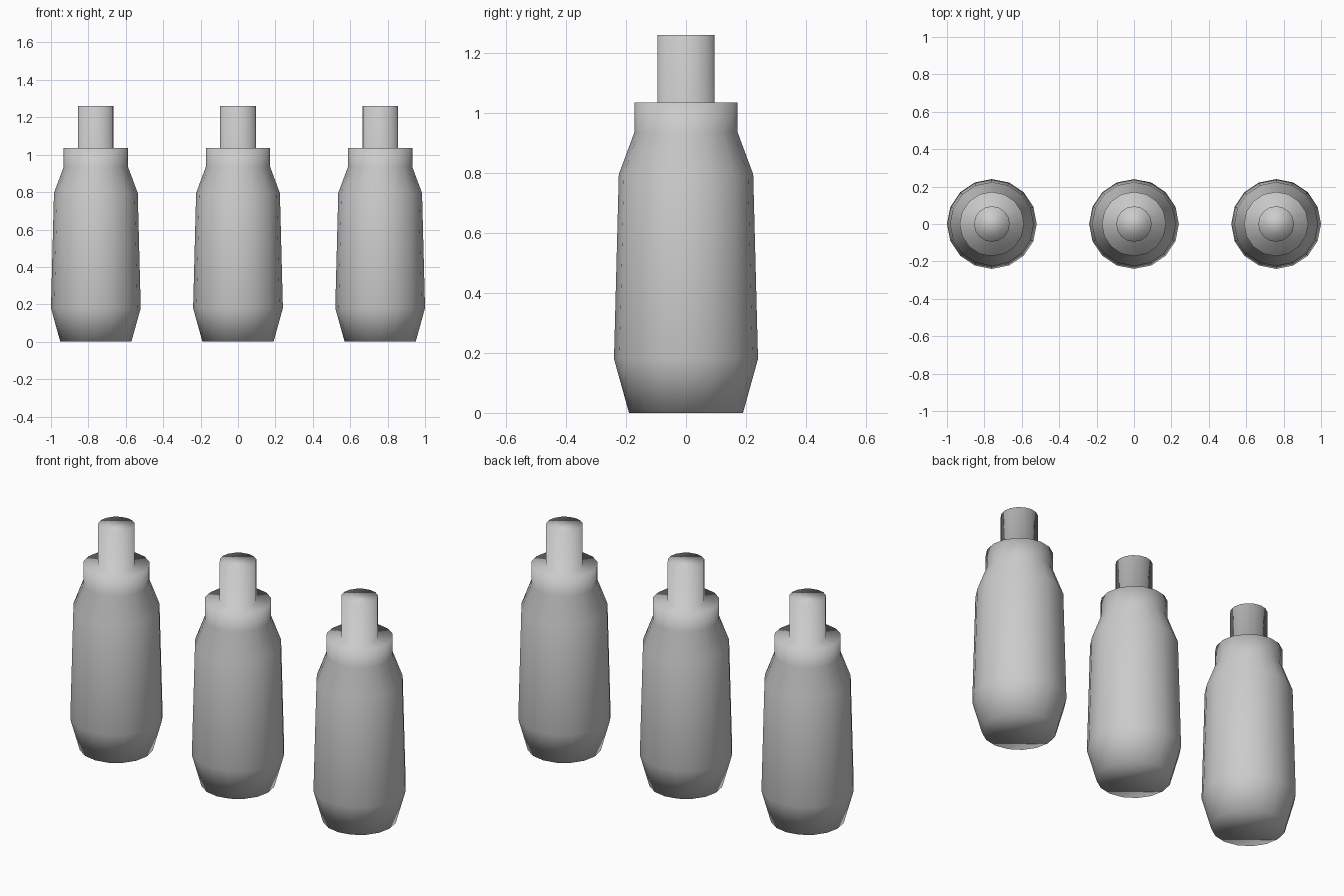
import bpy
import bmesh
from math import cos, sin, tau

cube = bpy.data.objects.get("Cube")
if cube:
    bpy.data.objects.remove(cube, do_unlink=True)

SIDES = 16
SPACING = 0.76

# One plain grey for everything
grey = bpy.data.materials.new("light grey")
grey.use_nodes = True
colour = (0.6, 0.6, 0.6, 1)
grey.diffuse_color = colour
grey.node_tree.nodes["Principled BSDF"].inputs["Base Color"].default_value = colour

# Bottle outline as (radius, height): base, belly, shoulder, collar, spout
profile = [(0.19, 0), (0.24, 0.18), (0.224, 0.795), (0.172, 0.935),
           (0.172, 1.035), (0.095, 1.035), (0.095, 1.26)]


def lathe(outline):
    """Turn the outline around z into a closed, smooth-shaded mesh."""
    bm = bmesh.new()
    rings = []
    for r, z in outline:
        angles = [tau * i / SIDES for i in range(SIDES)]
        rings.append([bm.verts.new((r * cos(a), r * sin(a), z)) for a in angles])
    for low, high in zip(rings, rings[1:]):
        for i in range(SIDES):
            j = (i + 1) % SIDES
            bm.faces.new((low[i], low[j], high[j], high[i]))
    bm.faces.new(rings[0][::-1])
    bm.faces.new(rings[-1])
    for f in bm.faces:
        f.smooth = True
    mesh = bpy.data.meshes.new("bottle")
    bm.to_mesh(mesh)
    bm.free()
    mesh.materials.append(grey)
    return mesh


# Three matching bottles in a row
bottle_mesh = lathe(profile)
for name, side in (("right_bottle", -1), ("middle_bottle", 0), ("left_bottle", 1)):
    bottle = bpy.data.objects.new(name, bottle_mesh)
    bottle.location.x = side * SPACING
    bpy.context.collection.objects.link(bottle)
